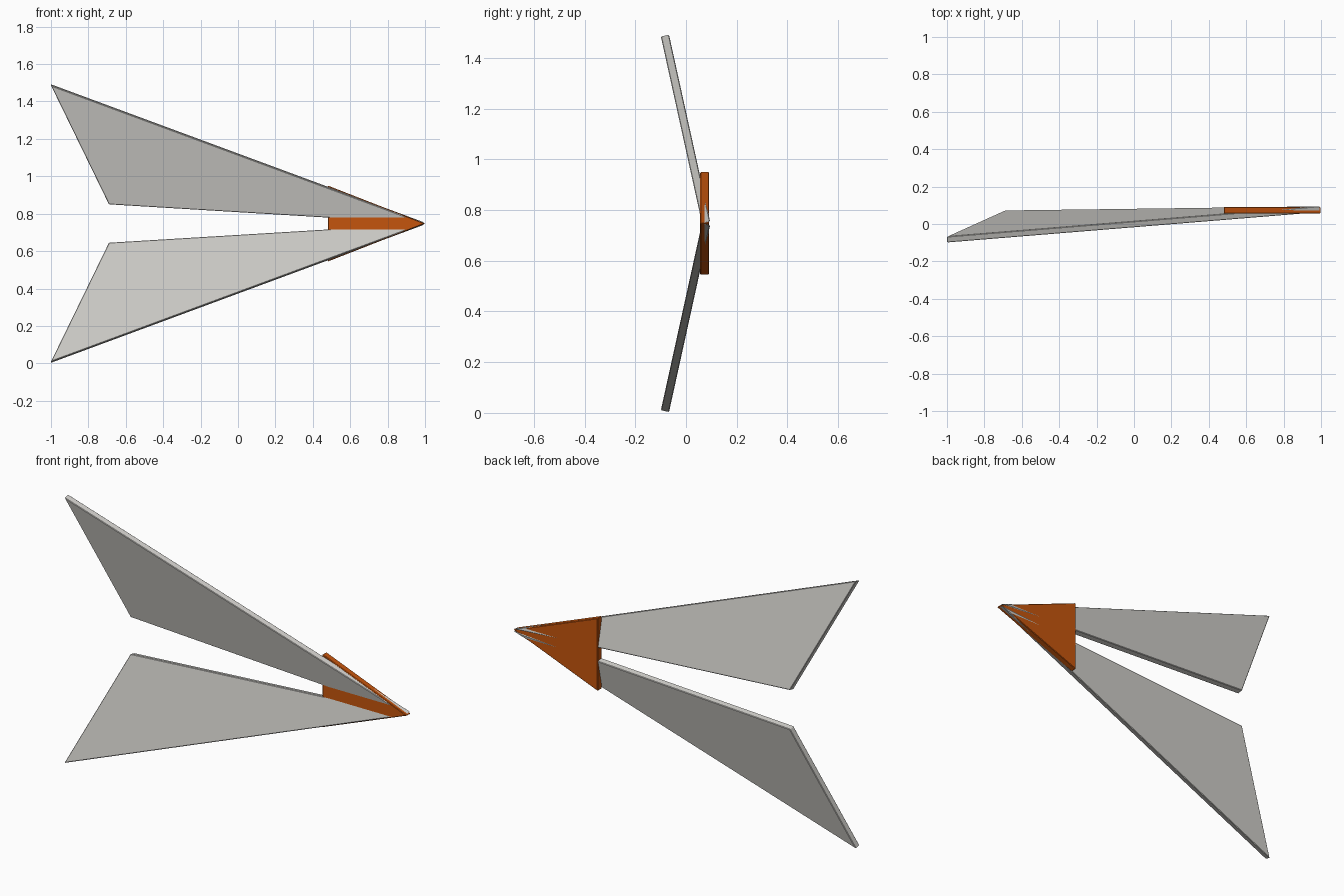
import bpy, bmesh
from mathutils import Vector

if "Cube" in bpy.data.objects:
    bpy.data.objects.remove(bpy.data.objects["Cube"])

MID = 0.7475          # height of the mirror plane
SLOPE = 0.22          # how far the wings lean forward per unit of height


def material(name, colour):
    m = bpy.data.materials.new(name)
    m.diffuse_color = (*colour, 1)
    m.use_nodes = True
    m.node_tree.nodes["Principled BSDF"].inputs["Base Color"].default_value = m.diffuse_color
    return m


def plate(name, outline, offset, mat):
    """Flat plate: outline extruded along offset, with slightly eased edges."""
    bm = bmesh.new()
    face = bm.faces.new([bm.verts.new(p) for p in outline])
    ext = bmesh.ops.extrude_face_region(bm, geom=[face])
    verts = [g for g in ext["geom"] if isinstance(g, bmesh.types.BMVert)]
    bmesh.ops.translate(bm, verts=verts, vec=offset)
    bmesh.ops.recalc_face_normals(bm, faces=bm.faces)
    bmesh.ops.bevel(bm, geom=bm.edges[:], offset=0.003, segments=1, affect='EDGES')
    mesh = bpy.data.meshes.new(name)
    bm.to_mesh(mesh)
    bm.free()
    mesh.materials.append(mat)
    obj = bpy.data.objects.new(name, mesh)
    bpy.context.collection.objects.link(obj)
    return obj


grey = material("light grey", (0.62, 0.61, 0.58))
orange = material("burnt orange", (0.56, 0.09, 0.004))

# Two leaning wings, mirrored about the middle height
wing = [(0.995, 0.0), (-1.0, 0.738), (-0.69, 0.102)]
normal = Vector((0, 1, SLOPE)).normalized()
for name, side in (("upper_wing", 1), ("lower_wing", -1)):
    outline = [(x, 0.063 - SLOPE * h, MID + side * h) for x, h in wing]
    plate(name, outline, Vector((0, normal.y, side * normal.z)) * 0.033, grey)

# Upright triangular nose joining the wings
nose = [(1.0, 0.056, MID), (0.48, 0.056, MID + 0.203), (0.48, 0.056, MID - 0.203)]
plate("nose_plate", nose, Vector((0, 0.035, 0)), orange)
